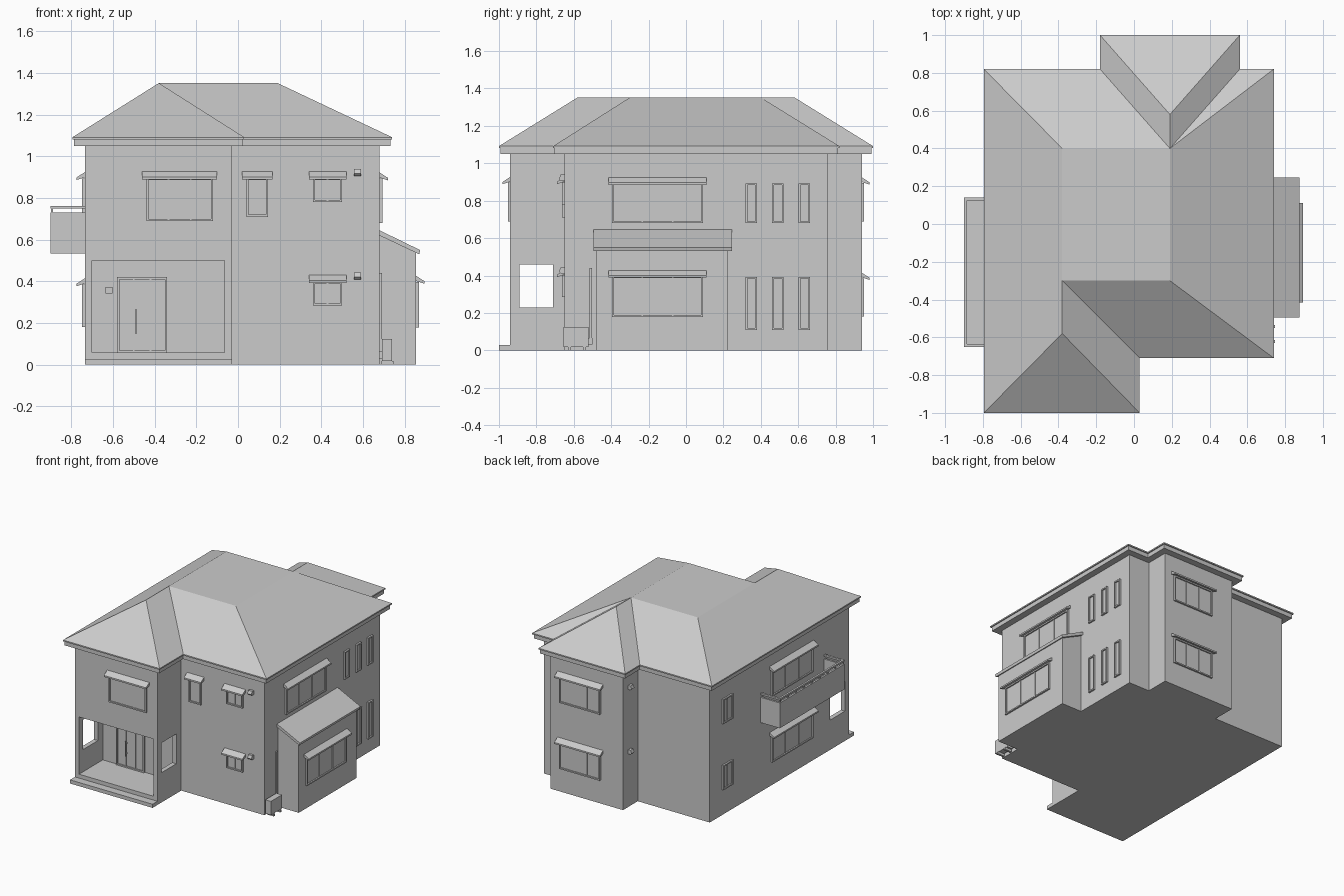
import bpy, bmesh
from mathutils import Vector as V

if "Cube" in bpy.data.objects:
    bpy.data.objects.remove(bpy.data.objects["Cube"])

# Wall frames: origin, along-wall direction, outward direction
X, Y = V((1, 0, 0)), V((0, 1, 0))
WALLS = {
    "wing": (V((0, -.94, 0)), X, -Y), "front": (V((0, -.65, 0)), X, -Y),
    "back": (V((0, .94, 0)), X, Y), "right": (V((.68, 0, 0)), Y, X),
    "left": (V((-.735, 0, 0)), Y, -X), "bay": (V((.855, 0, 0)), Y, X),
    "back_side": (V((-.12, 0, 0)), Y, -X), "plan": (V((0, 0, 0)), X, Y),
}


def finish(name, bm):
    bmesh.ops.recalc_face_normals(bm, faces=bm.faces)
    me = bpy.data.meshes.new(name)
    bm.to_mesh(me)
    bm.free()
    ob = bpy.data.objects.new(name, me)
    bpy.context.collection.objects.link(ob)
    return ob


def loft(bm, a, b):
    """Closed prism between two matching loops of points."""
    va, vb = [bm.verts.new(p) for p in a], [bm.verts.new(p) for p in b]
    n = len(a)
    bm.faces.new(va)
    bm.faces.new(vb[::-1])
    for i in range(n):
        j = (i + 1) % n
        bm.faces.new((va[i], vb[i], vb[j], va[j]))


def profile(bm, wall, pts, u0, u1):
    """Extrude an (outward, z) profile along a wall."""
    o, u, n = WALLS[wall]
    loft(bm, *[[o + u * s + n * d + V((0, 0, z)) for d, z in pts] for s in (u0, u1)])


def box(bm, wall, u0, u1, d0, d1, z0, z1):
    profile(bm, wall, [(d0, z0), (d1, z0), (d1, z1), (d0, z1)], u0, u1)


def slab(name, poly, z0, z1):
    bm = bmesh.new()
    loft(bm, [(x, y, z0) for x, y in poly], [(x, y, z1) for x, y in poly])
    return finish(name, bm)


def inset(poly, d):
    """Inset a counter-clockwise right-angled outline."""
    out, n = [], len(poly)
    for i in range(n):
        p, a, b = V(poly[i]), V(poly[i - 1]), V(poly[(i + 1) % n])
        for e in ((p - a).normalized(), (b - p).normalized()):
            p = p + V((-e.y, e.x)) * d
        out.append(tuple(p))
    return out


def window(name, wall, u0, u1, z0, z1, panes=2, hood=True):
    bm = bmesh.new()
    t = .01
    box(bm, wall, u0, u1, -.01, .003, z0, z1)                 # glass
    for a, b in ((u0, u0 + t), (u1 - t, u1)):                 # frame
        box(bm, wall, a, b, -.01, .013, z0, z1)
    for a, b in ((z0, z0 + t), (z1 - t, z1)):
        box(bm, wall, u0 + t, u1 - t, -.01, .013, a, b)
    for i in range(1, panes):                                 # mullions
        c = u0 + (u1 - u0) * i / panes
        box(bm, wall, c - .004, c + .004, 0, .008, z0 + t, z1 - t)
    finish(name, bm)
    if hood:
        bm = bmesh.new()
        profile(bm, wall, [(-.01, z1 + .03), (0, z1 + .03), (.04, z1 + .004),
                           (.04, z1 - .008), (-.01, z1 + .008)], u0 - .02, u1 + .02)
        finish(name + "_hood", bm)


def vent(name, wall, u, z):
    bm = bmesh.new()
    profile(bm, wall, [(-.005, z), (.02, z), (.03, z + .01), (.02, z + .032),
                       (-.005, z + .032)], u - .017, u + .017)
    finish(name, bm)


# Roof: hips and valleys around a flat top
eave = [(-.795, -1), (.03, -1), (.03, -.71), (.74, -.71), (.74, .82),
        (.56, .82), (.56, 1), (-.18, 1), (-.18, .82), (-.795, .82)]
ridge = [(-.38, -.58), (-.38, -.30), (.19, -.30), (.19, .40), (.19, .58), (-.38, .40)]
bm = bmesh.new()
vs = [bm.verts.new((x, y, 1.092)) for x, y in eave]
vs += [bm.verts.new((x, y, 1.352)) for x, y in ridge]
for f in ((0, 1, 10), (1, 2, 11, 10), (2, 3, 12, 11), (3, 4, 13, 12), (4, 5, 13),
          (5, 6, 14, 13), (6, 7, 14), (7, 8, 13, 14), (8, 9, 15, 13),
          (9, 0, 10, 11, 15), (11, 12, 13, 15)):
    bm.faces.new([vs[i] for i in f])
low = [bm.verts.new((x, y, 1.082)) for x, y in eave]
for i in range(10):
    j = (i + 1) % 10
    bm.faces.new((low[i], low[j], vs[j], vs[i]))
bm.faces.new(low[::-1])
finish("roof", bm)
slab("eave_fascia", inset(eave, .008), 1.05, 1.082)

# House body, with the front wing raised over an open porch
w = inset(eave, .06)
slab("main_walls", [w[9], (w[9][0], -.65)] + w[2:9], 0, 1.05)
slab("wing_upper_walls", [w[0], w[1], w[2], (-.735, -.65)], .5, 1.05)

# Porch floor, step and pierced side walls
bm = bmesh.new()
box(bm, "plan", -.735, -.03, -.94, -.65, 0, .058)
box(bm, "plan", -.735, -.03, -1, -.94, 0, .028)
finish("porch_floor", bm)
for name, x0, x1 in (("porch_wall_left", -.735, -.70), ("porch_wall_right", -.065, -.03)):
    bm = bmesh.new()
    box(bm, "plan", x0, x1, -.94, -.65, .058, .23)
    box(bm, "plan", x0, x1, -.94, -.65, .46, .5)
    box(bm, "plan", x0, x1, -.94, -.89, .23, .46)
    box(bm, "plan", x0, x1, -.71, -.65, .23, .46)
    finish(name, bm)

# Entrance door, handle and intercom
window("front_door", "front", -.58, -.34, .058, .42, 3, False)
bm = bmesh.new()
box(bm, "front", -.494, -.486, .018, .026, .15, .265)
for z in (.165, .245):
    box(bm, "front", -.493, -.487, 0, .02, z, z + .006)
finish("door_handle", bm)
bm = bmesh.new()
box(bm, "front", -.635, -.602, 0, .015, .343, .373)
finish("intercom", bm)

# Front windows and vents
window("wing_window", "wing", -.44, -.12, .69, .897, 3)
window("front_window_middle", "front", .04, .145, .71, .897, 1)
for tag, z0, z1 in (("upper", .78, .897), ("lower", .285, .4)):
    window("front_window_" + tag, "front", .36, .50, z0, z1, 2)
    vent("front_vent_" + tag, "front", .573, z1 + .01)
    vent("back_vent_" + tag, "back_side", .86, z1 + .01)

# Right side, left side and back windows
window("right_window_upper", "right", -.395, .09, .68, .893, 3)
for tag, z0, z1 in (("upper", .68, .893), ("lower", .11, .393)):
    for i in range(3):
        u = .318 + .142 * i
        window(f"right_slot_{tag}_{i + 1}", "right", u, u + .062, z0, z1, 1, False)
for tag, z in (("upper", .69), ("lower", .18)):
    window("left_window_" + tag, "left", -.49, .01, z, z + .205, 3)
    window("left_small_window_" + tag, "left", .49, .61, z + .015, z + .205, 2, False)
    window("back_window_" + tag, "back", .07, .42, z, z + .205, 3)

# Bay room with lean-to roof
bm = bmesh.new()
profile(bm, "right", [(0, 0), (.175, 0), (.175, .55), (0, .62)], -.48, .225)
finish("bay_walls", bm)
bm = bmesh.new()
profile(bm, "right", [(0, .645), (.195, .55), (.19, .53), (0, .62)], -.495, .245)
finish("bay_roof", bm)
window("bay_window", "bay", -.395, .09, .178, .397, 3)

# Balcony tray and handrail
bm = bmesh.new()
box(bm, "left", -.65, .14, 0, .165, .535, .56)
box(bm, "left", -.65, .14, .15, .165, .56, .73)
for u in (-.65, .125):
    box(bm, "left", u, u + .015, 0, .15, .56, .73)
finish("balcony", bm)
bm = bmesh.new()
box(bm, "left", -.65, .14, .15, .165, .75, .763)
for u in (-.65, .125):
    box(bm, "left", u, u + .015, 0, .15, .75, .763)
for i in range(9):
    u = -.648 + i * .0965
    box(bm, "left", u, u + .01, .153, .162, .73, .75)
finish("balcony_rail", bm)

# Outdoor heater unit with feet and a wall pipe
bm = bmesh.new()
box(bm, "right", -.655, -.52, .012, .06, .018, .124)
for u in (-.63, -.55):
    box(bm, "right", u, u + .016, .008, .066, 0, .018)
finish("outdoor_unit", bm)
bm = bmesh.new()
box(bm, "right", -.516, -.502, 0, .012, .03, .44)
box(bm, "right", -.525, -.5, 0, .02, .03, .065)
finish("wall_pipe", bm)
